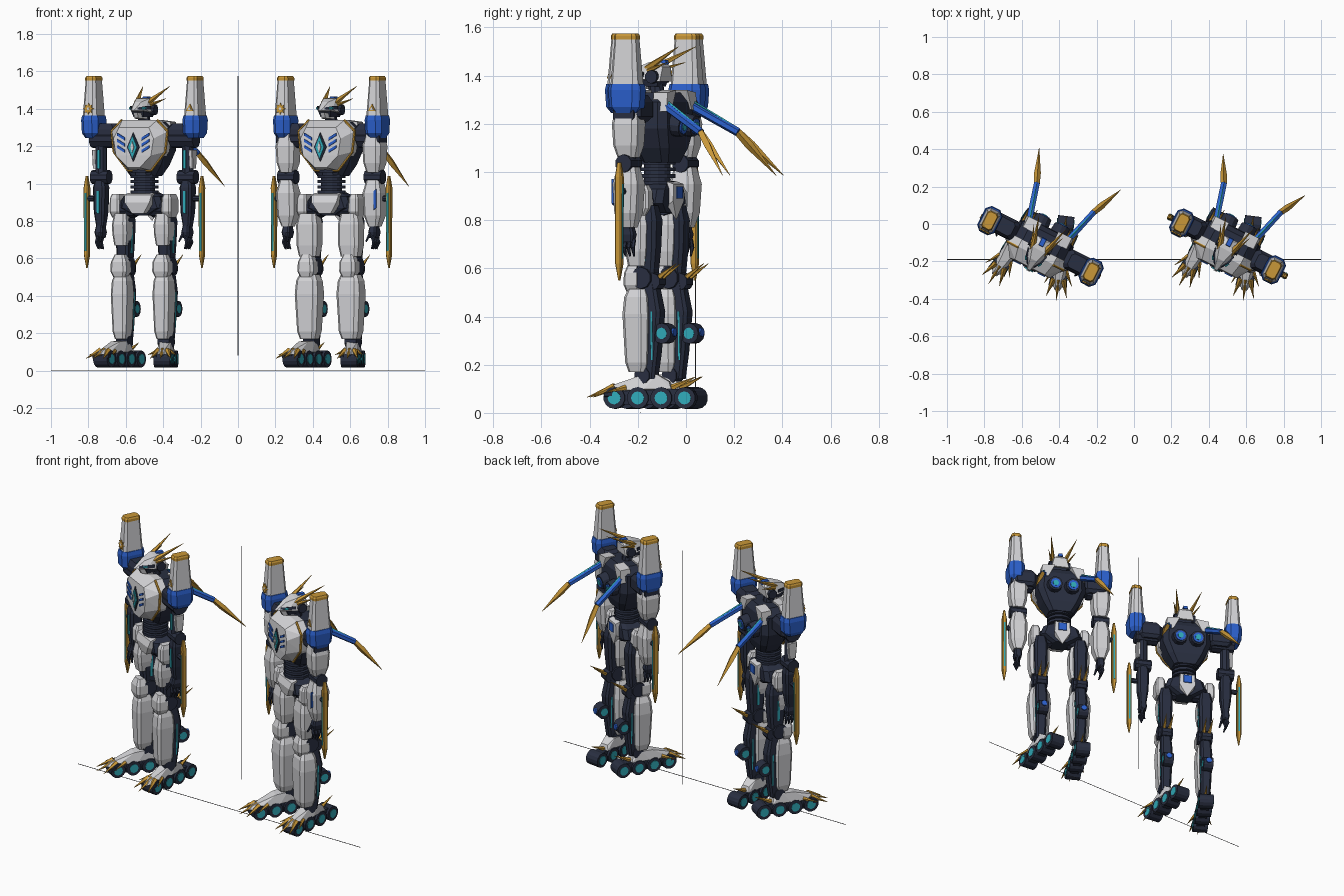
import bpy, bmesh, math
from mathutils import Matrix, Vector

if "Cube" in bpy.data.objects:
    bpy.data.objects.remove(bpy.data.objects["Cube"], do_unlink=True)


def material(name, rgb):
    m = bpy.data.materials.new(name)
    m.use_nodes = True
    m.diffuse_color = (*rgb, 1)
    m.node_tree.nodes["Principled BSDF"].inputs["Base Color"].default_value = (*rgb, 1)
    return m


WHITE = material("armor_white", (.66, .66, .68))
DARK = material("frame_navy", (.022, .028, .052))
BLUE = material("panel_blue", (.025, .12, .62))
GOLD = material("trim_gold", (.58, .31, .04))
TEAL = material("glow_teal", (.03, .41, .49))
GREY = material("line_grey", (.15, .15, .16))

place = Matrix()     # current local frame
prefix = ""


def finish(name, mat, bm):
    bm.transform(place)
    bmesh.ops.recalc_face_normals(bm, faces=bm.faces)
    mesh = bpy.data.meshes.new(prefix + name)
    bm.to_mesh(mesh)
    bm.free()
    mesh.materials.append(mat)
    ob = bpy.data.objects.new(prefix + name, mesh)
    bpy.context.collection.objects.link(ob)


def loft(name, mat, x, y, rings, cut=.35):
    """Stack of chamfered rectangles; each ring is (z, half x, half y)."""
    bm = bmesh.new()
    loops = []
    for z, hx, hy in rings:
        c = min(hx, hy) * cut
        quad = [(hx, hy - c), (hx - c, hy)]
        pts = quad + [(-a, b) for a, b in reversed(quad)]
        pts += [(-a, -b) for a, b in pts]
        loops.append([bm.verts.new((x + a, y + b, z)) for a, b in pts])
    for low, high in zip(loops, loops[1:]):
        for i in range(len(low)):
            j = (i + 1) % len(low)
            bm.faces.new((low[i], low[j], high[j], high[i]))
    bm.faces.new(loops[0])
    bm.faces.new(loops[-1])
    finish(name, mat, bm)


def rod(name, mat, a, b, r1, r2=None, sides=8):
    a, b = Vector(a), Vector(b)
    d = b - a
    bm = bmesh.new()
    turn = d.to_track_quat('Z', 'Y').to_matrix().to_4x4()
    bmesh.ops.create_cone(bm, cap_ends=True, segments=sides, radius1=r1,
                          radius2=r1 if r2 is None else r2, depth=d.length,
                          matrix=Matrix.Translation((a + b) / 2) @ turn)
    finish(name, mat, bm)


def hull(name, mat, points, mirror=True):
    bm = bmesh.new()
    for x, y, z in points:
        for s in {1, -1 if mirror and x else 1}:
            bm.verts.new((s * x, y, z))
    res = bmesh.ops.convex_hull(bm, input=bm.verts)
    bmesh.ops.delete(bm, geom=[v for v in res["geom_interior"] if isinstance(v, bmesh.types.BMVert)],
                     context='VERTS')
    bmesh.ops.dissolve_limit(bm, angle_limit=.02, verts=bm.verts, edges=bm.edges)
    finish(name, mat, bm)


def plate(name, mat, outline, y, thick=.006, lean=0.0):
    """Flat shape in the x-z plane; lean pushes it back as z rises."""
    bm = bmesh.new()
    z0 = outline[0][1]
    face = bm.faces.new([bm.verts.new((x, y + lean * (z - z0), z)) for x, z in outline])
    new = bmesh.ops.extrude_face_region(bm, geom=[face])["geom"]
    bmesh.ops.translate(bm, verts=[v for v in new if isinstance(v, bmesh.types.BMVert)], vec=(0, -thick, 0))
    finish(name, mat, bm)


def ngon(x, z, radii, n):
    return [(x + radii[i % len(radii)] * math.sin(math.tau * i / n),
             z + radii[i % len(radii)] * math.cos(math.tau * i / n)) for i in range(n)]


def torso():
    loft("pelvis_core", DARK, 0, .01, [(.83, .05, .05), (.87, .13, .07), (.93, .11, .07), (.95, .07, .06)])
    hull("pelvis_front", WHITE, [(.08, -.075, .94), (.08, -.04, .95), (.075, -.09, .9),
                                 (.035, -.08, .84), (.035, -.04, .84), (.08, -.04, .88)])
    hull("tail_guard", WHITE, [(.045, .07, .96), (.045, .1, .95), (.05, .1, .88), (.045, .07, .86), (0, .09, .8)])
    plate("tail_panel", BLUE, [(-.025, .89), (.025, .89), (.025, .94), (-.025, .94)], .108)
    rod("waist", DARK, (0, 0, .93), (0, 0, 1.08), .055, sides=12)
    for i in range(5):
        z = .955 + i * .028
        rod(f"waist_rib_{i}", DARK, (0, 0, z - .008), (0, 0, z + .008), .076, sides=12)
    loft("torso_core", DARK, 0, .02, [(1.04, .075, .06), (1.1, .115, .08), (1.18, .15, .09),
                                      (1.29, .145, .085), (1.33, .1, .06)])
    rim = [(.105, 1.34), (.168, 1.28), (.155, 1.17), (.07, 1.07)]
    hull("chest_shell", WHITE, [(x, y, z) for x, z in rim for y in (-.055, -.01)] +
         [(.09, -.125, 1.3), (.12, -.13, 1.24), (.105, -.13, 1.15), (.035, -.125, 1.085)])
    for s in (1, -1):
        for i, (p, q) in enumerate(zip(rim, rim[1:])):
            rod(f"chest_trim_{i}", GOLD, (s * p[0], -.058, p[1]), (s * q[0], -.058, q[1]), .007, sides=6)
        for i in range(3):
            z = 1.165 + i * .033
            plate("chest_slash", BLUE, [(s * .05, z), (s * .095, z + .025), (s * .095, z + .04), (s * .05, z + .015)], -.13)
        hull("back_plate", WHITE, [(s * x, y, z) for x, z in ((.05, 1.34), (.13, 1.33), (.14, 1.25), (.09, 1.26))
                                   for y in (.05, .115)], False)
        rod("jet_housing", DARK, (s * .055, .08, 1.2), (s * .055, .15, 1.19), .05, .044, 12)
        rod("jet_nozzle", BLUE, (s * .055, .14, 1.19), (s * .055, .156, 1.188), .032, sides=12)
        rod("jet_core", TEAL, (s * .055, .15, 1.19), (s * .055, .16, 1.188), .018, sides=10)
    rod("chest_base_trim", GOLD, (-.07, -.058, 1.07), (.07, -.058, 1.07), .007, sides=6)
    for mat, r, w, y in ((DARK, .078, .037, -.13), (TEAL, .06, .026, -.136), (WHITE, .03, .01, -.141)):
        plate("chest_gem", mat, [(0, 1.195 - r), (w, 1.195), (0, 1.195 + r), (-w, 1.195)], y)


def head():
    rod("neck", DARK, (0, 0, 1.31), (0, -.01, 1.39), .035, .03, 10)
    hull("jaw", DARK, [(.046, .03, 1.39), (.04, .02, 1.355), (.03, -.07, 1.355), (.04, -.09, 1.4)])
    hull("chin", WHITE, [(.036, -.04, 1.375), (.034, -.03, 1.345), (.012, -.11, 1.38), (.012, -.095, 1.35)])
    hull("helmet", WHITE, [(.054, .04, 1.375), (.056, -.04, 1.385), (.038, .045, 1.435), (.038, -.02, 1.455),
                           (0, .03, 1.46), (.02, -.08, 1.435), (.008, -.14, 1.39), (.046, -.08, 1.395)])
    hull("crest", BLUE, [(.014, .05, 1.445), (.014, 0, 1.45), (.012, .045, 1.465), (.012, .005, 1.465)])
    for s in (1, -1):
        hull("visor", DARK, [(s * .058, -.035, 1.395), (s * .058, -.035, 1.415), (s * .048, -.08, 1.398),
                             (s * .046, -.078, 1.414), (s * .02, -.12, 1.397), (s * .018, -.115, 1.407),
                             (s * .02, -.04, 1.4)], False)
        rod("ear_disc", DARK, (s * .035, .005, 1.395), (s * .066, .005, 1.395), .028, sides=10)
        rod("eye", TEAL, (s * .047, -.078, 1.404), (s * .037, -.1, 1.402), .006, sides=6)
        rod("horn", GOLD, (s * .03, -.03, 1.43), (s * .08, .14, 1.52), .017, .001, 5)
        rod("small_horn", GOLD, (s * .04, -.02, 1.42), (s * .085, .09, 1.455), .011, .001, 5)


def launcher(x, left):
    loft("launcher_base", BLUE, x, 0, [(1.245, .035, .05), (1.27, .048, .07), (1.34, .051, .075), (1.365, .046, .07)], .5)
    loft("launcher_shell", WHITE, x, 0, [(1.36, .042, .064), (1.55, .03, .049)], .4)
    loft("launcher_cap", GOLD, x, 0, [(1.55, .032, .051), (1.565, .032, .051), (1.575, .027, .045)], .4)
    loft("launcher_mount", DARK, .22, .01, [(1.21, .05, .04), (1.23, .075, .055), (1.29, .075, .055), (1.32, .05, .04)])
    if left:
        plate("triangle_mark", GOLD, ngon(x, 1.40, [.026], 3), -.057, .008, .08)
        plate("triangle_gap", WHITE, ngon(x, 1.40, [.012], 3), -.062, .006, .08)
    else:
        plate("sun_mark", GOLD, ngon(x, 1.40, [.03, .018], 16), -.056, .009, .08)
        plate("sun_gap", WHITE, ngon(x, 1.40, [.008], 8), -.061, .006, .08)


def wing(reach):
    root, elbow, tip = Vector((.115, .09, 1.28)), Vector((.17, .29, 1.165)), Vector((.245, reach, .985))
    rod("wing_joint", DARK, (.1, .06, 1.28), root, .033, .026)
    rod("wing_arm", BLUE, root, elbow, .019, .018, 6)
    rod("wing_strip", TEAL, root + Vector((0, .01, .017)), elbow + Vector((0, 0, .015)), .005, sides=4)
    rod("wing_blade", GOLD, elbow, elbow.lerp(tip, .3), .016, .018, 4)
    rod("wing_blade_tip", GOLD, elbow.lerp(tip, .3), tip, .018, .001, 4)


def arm(armored, left):
    x = .26
    rod("shoulder_joint", DARK, (.17, 0, 1.24), (.31, 0, 1.24), .05, sides=10)
    rod("upper_arm", DARK, (x, 0, 1.24), (x, 0, 1.03), .032)
    rod("elbow", DARK, (x - .05, 0, 1.035), (x + .05, 0, 1.035), .038, sides=10)
    loft("forearm", DARK, x, 0, [(.76, .02, .022), (.85, .032, .035), (.98, .036, .038), (1.02, .025, .03)])
    plate("forearm_strip", TEAL, [(x - .008, .84), (x + .008, .84), (x + .008, .96), (x - .008, .96)], -.034, .008)
    if armored:
        loft("upper_arm_armor", WHITE, x, 0, [(1.06, .035, .04), (1.11, .05, .055), (1.2, .055, .06), (1.28, .036, .045)])
        loft("forearm_armor", WHITE, x, 0, [(.77, .028, .032), (.83, .05, .05), (.95, .054, .058), (1.02, .036, .04)])
        if left:
            plate("forearm_slash", BLUE, [(x + .022, .86), (x + .037, .87), (x + .037, .97), (x + .022, .96)], -.052, .009)
    else:
        loft("upper_arm_plate", WHITE, x + .03, 0, [(1.08, .01, .022), (1.18, .012, .03)])
        plate("upper_arm_strip", TEAL, [(x - .01, 1.08), (x + .005, 1.08), (x + .005, 1.18), (x - .01, 1.18)], -.03, .008)
    # forearm blade
    rod("blade_mount", DARK, (x, 0, .92), (.345, 0, .92), .016)
    loft("arm_blade", GOLD, .345, 0, [(.55, .003, .004), (.62, .014, .015), (.98, .014, .016), (1.04, .005, .008)])
    loft("arm_blade_strip", TEAL, .345, 0, [(.64, .005, .0175), (.95, .005, .0185)], .1)
    # hand with curled fingers
    loft("palm", DARK, x, -.005, [(.71, .018, .028), (.74, .024, .035), (.775, .018, .025)])
    for i in range(4):
        y = -.035 + i * .02
        rod("finger_upper", DARK, (x, y, .72), (x + .012, y, .685), .009, sides=6)
        rod("finger_tip", DARK, (x + .012, y, .688), (x - .002, y, .65), .009, .004, 6)
    rod("thumb", DARK, (x - .01, -.03, .74), (x - .025, -.055, .69), .01, .005, 6)


def leg(armored):
    x = .125
    w = 1.3 if armored else .92
    rod("hip_joint", DARK, (.05, 0, .87), (.17, 0, .87), .05, sides=10)
    loft("hip_guard", WHITE, .155, -.005, [(.82, .022, .036), (.85, .03, .055), (.92, .028, .053), (.945, .02, .04)])
    loft("thigh_core", DARK, x, .02, [(.58, .034, .04), (.68, .038, .05), (.8, .042, .055), (.86, .03, .04)])
    low = .61 if armored else .67
    loft("thigh_armor", WHITE, x, -.015, [(low, .038 * w, .038), (low + .06, .047 * w, .048),
                                         (.78, .048 * w, .052), (.84, .038 * w, .04)])
    loft("thigh_strip", TEAL, x, .02, [(.63, .038, .008), (.76, .043, .008)], .1)
    rod("knee_joint", DARK, (x - .045, .01, .56), (x + .045, .01, .56), .045, sides=10)
    loft("knee_cap", WHITE, x, -.035, [(.5, .034, .03), (.53, .048, .04), (.58, .046, .04), (.62, .028, .024)])
    rod("knee_knob", DARK, (x - .03, .055, .545), (x + .03, .055, .545), .036, sides=10)
    for s in (-1, 1):
        rod("knee_spike", GOLD, (x + s * .015, .055, .545), (x + s * .022, .165, .62), .015, .001, 5)
    loft("shin_core", DARK, x, .03, [(.14, .028, .03), (.25, .032, .045), (.42, .036, .06), (.54, .03, .035)])
    loft("shin_armor", WHITE, x, -.015, [(.17, .034 * w, .038), (.21, .044 * w, .05), (.41, .053 * w, .058),
                                         (.48, .048 * w, .052), (.515, .036 * w, .038)])
    loft("calf_strip", TEAL, x, .055, [(.22, .032, .004), (.42, .038, .004)], .1)
    rod("calf_wheel", DARK, (x - .03, .1, .33), (x + .03, .1, .33), .043, sides=12)
    rod("calf_hub", TEAL, (x - .0315, .1, .33), (x + .0315, .1, .33), .024, sides=12)
    rod("calf_jet", BLUE, (x, .13, .335), (x, .148, .335), .018, sides=10)
    rod("ankle", DARK, (x - .035, .01, .155), (x + .035, .01, .155), .035, sides=10)


def foot(splay, slide):
    """Wheeled foot turned outward by splay degrees, moved back by slide."""
    global place
    base = place
    place = (base @ Matrix.Translation((.125, 0, 0)) @ Matrix.Rotation(math.radians(splay), 4, 'Z')
             @ Matrix.Translation((0, slide, 0)))
    loft("foot_chassis", DARK, 0, 0, [(.035, .026, .15), (.06, .03, .165), (.1, .03, .15)])
    hull("foot_shell", WHITE, [(.036, .09, .1), (.024, .08, .13), (.034, .03, .16), (.03, -.04, .155), (.044, -.02, .1),
                               (.036, -.16, .09), (.014, -.21, .085), (.012, -.18, .108)])
    for i in range(4):
        y = -.147 + i * .098
        rod(f"wheel_{i}", DARK, (-.044, y, .062), (.044, y, .062), .045, sides=14)
        rod(f"wheel_hub_{i}", TEAL, (-.047, y, .062), (.047, y, .062), .027, sides=12)
    for s in (-1, 0, 1):
        rod("toe_claw", GOLD, (s * .026, -.15, .108), (s * .055, -.265 + abs(s) * .02, .065), .016, .001, 5)
        rod("toe_claw_base", DARK, (s * .03, -.14, .08), (s * .04, -.19, .075), .018, .012, 6)
    for s in (-1, 1):
        rod("side_claw", GOLD, (s * .034, -.1, .105), (s * .075, -.18, .085), .012, .001, 5)
    rod("heel_spike", GOLD, (0, .08, .1), (0, .19, .15), .015, .001, 5)
    place = base


def robot(label, x, armored, launcher_x, reach, right_splay):
    global place, prefix
    stand = Matrix.Translation((x, -.12, 0)) @ Matrix.Rotation(math.radians(-27), 4, 'Z')
    place, prefix = stand, label + "_"
    torso()
    head()
    for s, side in ((1, "left"), (-1, "right")):
        place, prefix = stand @ Matrix.Diagonal((s, 1, 1, 1)), f"{label}_{side}_"
        launcher(launcher_x, s > 0)
        wing(reach)
        arm(armored, s > 0)
        leg(armored)
        foot(20 if s > 0 else right_splay, .03 if s > 0 else -.04)


robot("light_robot", -.5, False, .304, .465, 6)
robot("armored_robot", .5, True, .275, .43, 2)

# Thin reference lines
place, prefix = Matrix(), ""
rod("ground_line", GREY, (-1, -.19, .002), (1, -.19, .002), .002, sides=4)
rod("upright_line", GREY, (0, .04, .08), (0, .04, 1.575), .002, sides=4)
